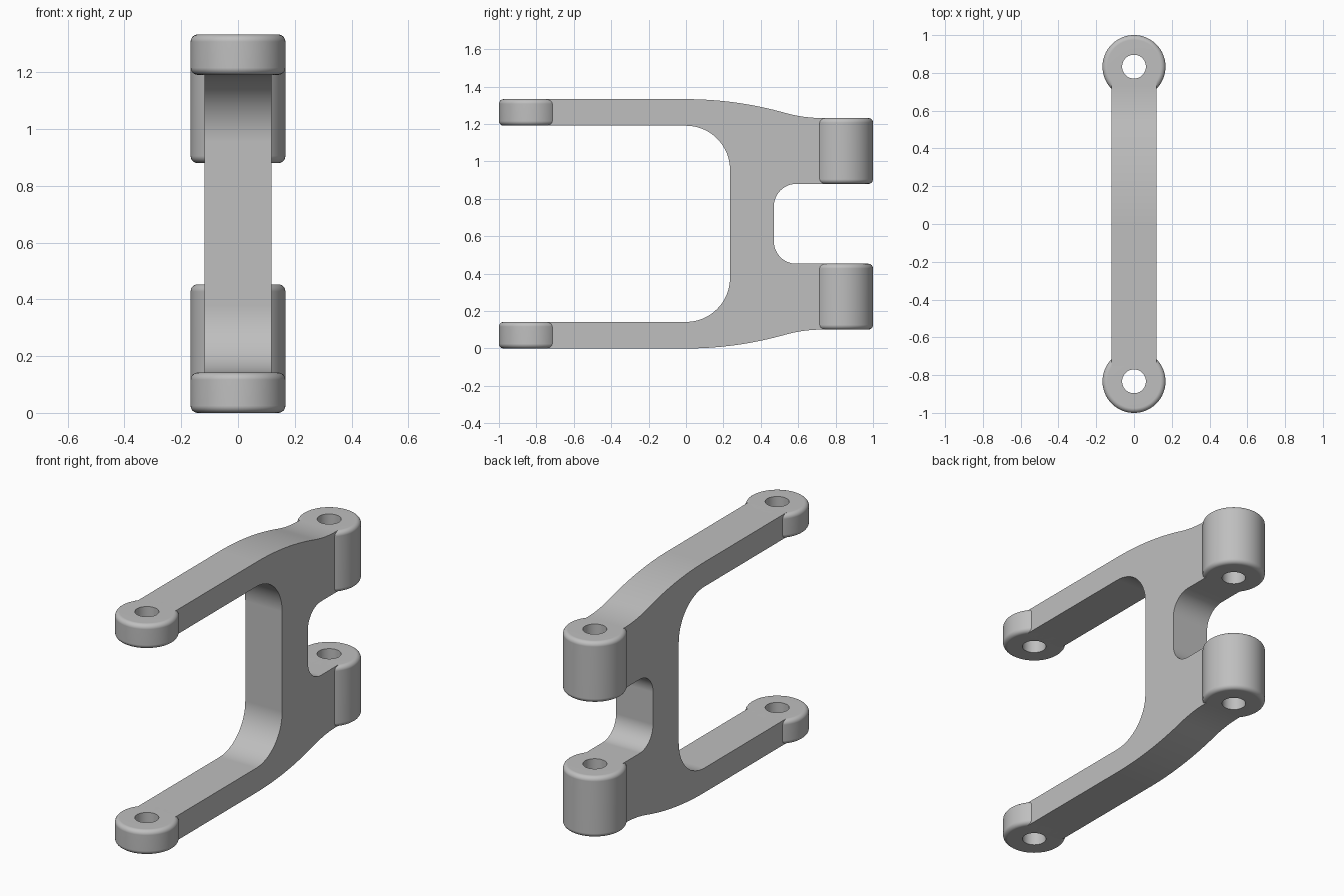
import bpy, bmesh, math
from mathutils import Vector

cube = bpy.data.objects.get("Cube")
if cube:
    bpy.data.objects.remove(cube)

HEIGHT = 1.333        # overall height, the part mirrors about its middle
HALF_WIDTH = 0.118    # half thickness of the frame
END = 0.753           # frame stops inside the bosses, short of the holes
BOSS_Y = 0.833
BOSS_R, HOLE_R, FILLET = 0.167, 0.063, 0.025

grey = bpy.data.materials.new("plain grey")
grey.use_nodes = True
colour = (0.52, 0.52, 0.52, 1)
grey.diffuse_color = colour
grey.node_tree.nodes["Principled BSDF"].inputs["Base Color"].default_value = colour


def arc(cy, cz, r, start, end, steps=16):
    angles = [math.radians(start + (end - start) * i / steps) for i in range(steps + 1)]
    return [(cy + r * math.cos(a), cz + r * math.sin(a)) for a in angles]


def mirrored(points):
    return [(y, HEIGHT - z) for y, z in reversed(points)]


def finish(bm, name):
    bmesh.ops.recalc_face_normals(bm, faces=bm.faces)
    mesh = bpy.data.meshes.new(name)
    bm.to_mesh(mesh)
    bm.free()
    mesh.materials.append(grey)
    obj = bpy.data.objects.new(name, mesh)
    bpy.context.collection.objects.link(obj)
    bpy.ops.object.select_all(action="DESELECT")
    obj.select_set(True)
    bpy.context.view_layer.objects.active = obj
    bpy.ops.object.shade_smooth_by_angle(angle=math.radians(35))
    normals = obj.modifiers.new("even shading", "WEIGHTED_NORMAL")
    normals.keep_sharp = True


# Frame: side outline of the two arms and upright, extruded across x
outer = [(-END, 0)]
outer += arc(0, 1.95, 1.95, -90, -74.2)
outer += arc(0.73, 0.101 - 0.736, 0.736, 105.5, 90)
outer += [(END, 0.101), (END, 0.453)]
outer += arc(0.59, 0.573, 0.12, -90, -180)
inner = arc(0, 0.377, 0.235, 0, -90) + [(-END, 0.142)]
outline = outer + mirrored(outer) + mirrored(inner) + inner

bm = bmesh.new()
side = bm.faces.new([bm.verts.new((-HALF_WIDTH, y, z)) for y, z in outline])
moved = bmesh.ops.extrude_face_region(bm, geom=[side], use_keep_orig=True)["geom"]
bmesh.ops.translate(bm, vec=(2 * HALF_WIDTH, 0, 0),
                    verts=[v for v in moved if isinstance(v, bmesh.types.BMVert)])
finish(bm, "frame")


# Bosses: rounded rings with a through hole
def boss(name, y, bottom, top):
    r = BOSS_R - FILLET
    section = [(HOLE_R, bottom)]
    section += arc(r, bottom + FILLET, FILLET, -90, 0, 6)
    section += arc(r, top - FILLET, FILLET, 0, 90, 6)
    section += [(HOLE_R, top)]
    bm = bmesh.new()
    verts = [bm.verts.new((radius, y, z)) for radius, z in section]
    edges = [bm.edges.new((verts[i - 1], verts[i])) for i in range(len(verts))]
    bmesh.ops.spin(bm, geom=verts + edges, cent=Vector((0, y, 0)), axis=(0, 0, 1),
                   angle=math.tau, steps=64)
    bmesh.ops.remove_doubles(bm, verts=bm.verts, dist=0.0005)
    finish(bm, name)


for label, y, low, high in (("front", -BOSS_Y, 0, 0.142), ("back", BOSS_Y, 0.101, 0.453)):
    boss(label + "_lower_boss", y, low, high)
    boss(label + "_upper_boss", y, HEIGHT - high, HEIGHT - low)
